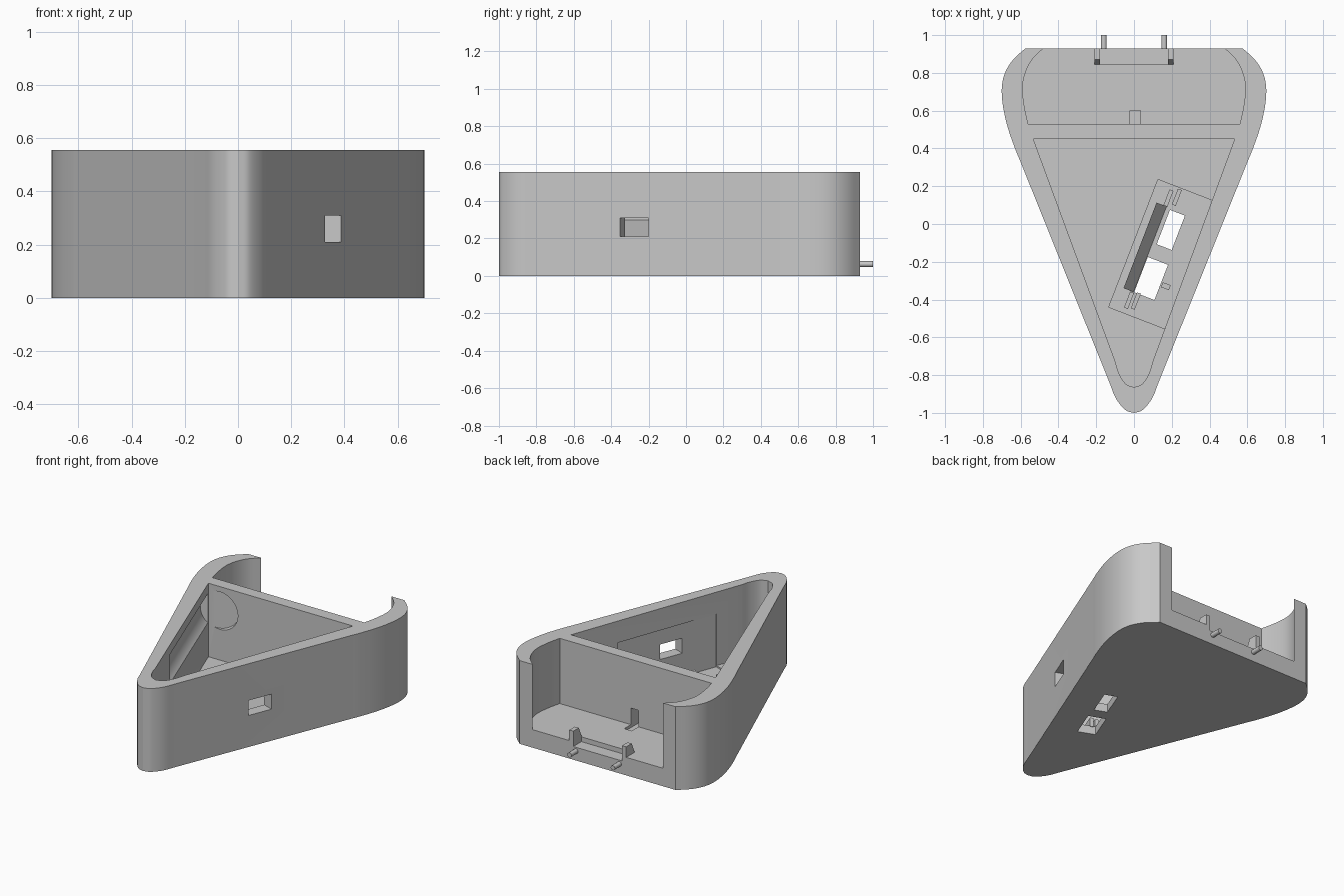
import bpy, bmesh, math
from mathutils import Matrix, Vector

if "Cube" in bpy.data.objects:
    bpy.data.objects.remove(bpy.data.objects["Cube"])

H = 0.555                      # casing height
FLOOR, REAR_FLOOR = 0.065, 0.12

grey = bpy.data.materials.new("plain_grey")
grey.diffuse_color = (0.58, 0.58, 0.58, 1)
grey.use_nodes = True
grey.node_tree.nodes["Principled BSDF"].inputs["Base Color"].default_value = grey.diffuse_color


def prism(name, pts, lo, hi, matrix=Matrix()):
    """Extrude a 2D polygon from lo to hi, then place it."""
    bm = bmesh.new()
    face = bm.faces.new([bm.verts.new((x, y, lo)) for x, y in pts])
    top = bmesh.ops.extrude_face_region(bm, geom=[face])["geom"]
    bmesh.ops.translate(bm, vec=(0, 0, hi - lo),
                        verts=[g for g in top if isinstance(g, bmesh.types.BMVert)])
    bm.transform(matrix)
    bmesh.ops.recalc_face_normals(bm, faces=bm.faces)
    me = bpy.data.meshes.new(name)
    bm.to_mesh(me)
    bm.free()
    ob = bpy.data.objects.new(name, me)
    me.materials.append(grey)
    bpy.context.collection.objects.link(ob)
    return ob


def rect(x0, x1, y0, y1):
    return [(x0, y0), (x1, y0), (x1, y1), (x0, y1)]


def circle(r, n):
    return [(r * math.cos(2 * math.pi * i / n), r * math.sin(2 * math.pi * i / n)) for i in range(n)]


def smooth(pts, steps=5):
    """Catmull-Rom curve through the points."""
    p = [Vector(q) for q in pts]
    p = [2 * p[0] - p[1]] + p + [2 * p[-1] - p[-2]]
    out = []
    for a, b, c, d in zip(p, p[1:], p[2:], p[3:]):
        for i in range(steps):
            t = i / steps
            out.append(0.5 * (2 * b + (c - a) * t + (2 * a - 5 * b + 4 * c - d) * t * t
                              + (3 * b - a - 3 * c + d) * t ** 3))
    return [tuple(q) for q in out] + [tuple(pts[-1])]


def mirrored(half):
    """Close a right-hand half outline with its left-hand mirror."""
    return half + [(-x, y) for x, y in reversed(half) if abs(x) > 1e-5]


def cut(body, cutter):
    m = body.modifiers.new("cut", "BOOLEAN")
    m.operation, m.solver, m.object = "DIFFERENCE", "EXACT", cutter
    bpy.context.view_layer.objects.active = body
    bpy.ops.object.modifier_apply(modifier=m.name)
    bpy.data.objects.remove(cutter)


# Frames: the module bay runs along the right wall (x across, y along it)
U, V = Vector((0.36, 0.933, 0)), Vector((0.933, -0.36, 0))
BAY = Matrix(((V.x, U.x, 0, 0.1385), (V.y, U.y, 0, -0.157), (0, 0, 1, 0), (0, 0, 0, 1)))
# profile (across, z) extruded along the bay
BAY_SWEEP = BAY @ Matrix(((1, 0, 0, 0), (0, 0, 1, 0), (0, 1, 0, 0), (0, 0, 0, 1)))
# profile (y, z) extruded along x
X_SWEEP = Matrix(((0, 0, 1, 0), (1, 0, 0, 0), (0, 1, 0, 0), (0, 0, 0, 1)))

# Casing: rounded triangle block
tip = smooth([(0, -1), (0.045, -0.985), (0.095, -0.925), (0.128, -0.845), (0.16, -0.765)])
back = smooth([(0.60, 0.327), (0.63, 0.40), (0.668, 0.51), (0.693, 0.62), (0.70, 0.72),
               (0.683, 0.80), (0.64, 0.87), (0.575, 0.93)])
casing = prism("casing", mirrored(tip + back), 0, H)

# Front compartment
front = smooth([(0, -0.865), (0.045, -0.845), (0.08, -0.79), (0.10, -0.725)]) + [(0.533, 0.45)]
cut(casing, prism("front_cutter", mirrored(front), FLOOR, 1))

# Rear compartment, open at the back
rear = [(0, 0.53)] + smooth([(0.56, 0.53), (0.58, 0.62), (0.59, 0.72), (0.575, 0.80),
                             (0.54, 0.87), (0.48, 0.93)]) + [(0.45, 1.1)]
cut(casing, prism("rear_cutter", mirrored(rear), REAR_FLOOR, 1))

# Recess between the rear clips, and the wire slot in the divider
cut(casing, prism("clip_recess_cutter", rect(-0.21, 0.21, 0.845, 1), 0.088, 0.3))
cut(casing, prism("wire_slot_cutter", rect(-0.02, 0.035, 0.40, 0.6), 0.10, 0.23))

# Round cell groove along the left wall
axis = Vector((0.346, -0.938, 0))
groove = Matrix.Translation((-0.455, 0.465, 0.395)) @ axis.to_track_quat("Z", "Y").to_matrix().to_4x4()
cut(casing, prism("cell_groove_cutter", circle(0.125, 48), 0, 0.9, groove))

# Module bay pressed into floor and right wall, with floor openings and window
cut(casing, prism("bay_cutter", rect(-0.152, 0.170, -0.362, 0.362), 0.055, 0.41, BAY))
cut(casing, prism("floor_opening_a", rect(-0.035, 0.05, 0.04, 0.235), -0.1, 0.2, BAY))
cut(casing, prism("floor_opening_b", rect(-0.055, 0.06, -0.24, -0.04), -0.1, 0.2, BAY))
cut(casing, prism("window_cutter", rect(0.10, 0.40, -0.115, 0.048), 0.21, 0.31, BAY))

bpy.ops.object.select_all(action="DESELECT")
casing.select_set(True)
bpy.context.view_layer.objects.active = casing
bpy.ops.object.shade_smooth_by_angle(angle=math.radians(25))

# Sloped rest beside the floor openings
prism("module_rest", [(-0.115, 0.05), (-0.055, 0.05), (-0.115, 0.14)], -0.24, 0.245, BAY_SWEEP)

# Small locating posts around the module
for i, (v, u) in enumerate([(-0.065, 0.29), (-0.025, 0.31), (-0.065, -0.29), (-0.03, -0.28), (0.09, -0.15)]):
    w, l = (0.022, 0.014) if i == 4 else (0.011, 0.045)
    prism(f"module_post_{i + 1}", rect(v - w, v + w, u - l, u + l), 0.05, 0.11, BAY)

# Rear clips and hinge pins
clip = [(0.845, 0.08), (0.93, 0.08), (0.93, 0.19), (0.872, 0.19), (0.845, 0.13)]
for s, side in ((-1, "left"), (1, "right")):
    prism(f"clip_{side}", clip, s * 0.195 - 0.015, s * 0.195 + 0.015, X_SWEEP)
    pin = prism(f"pin_{side}", circle(0.0155, 16), 0, 0.1,
                Matrix.Translation((s * 0.16, 1.0, 0.063)) @ Matrix.Rotation(math.pi / 2, 4, "X"))
    bpy.ops.object.select_all(action="DESELECT")
    pin.select_set(True)
    bpy.context.view_layer.objects.active = pin
    bpy.ops.object.shade_smooth_by_angle(angle=math.radians(30))
